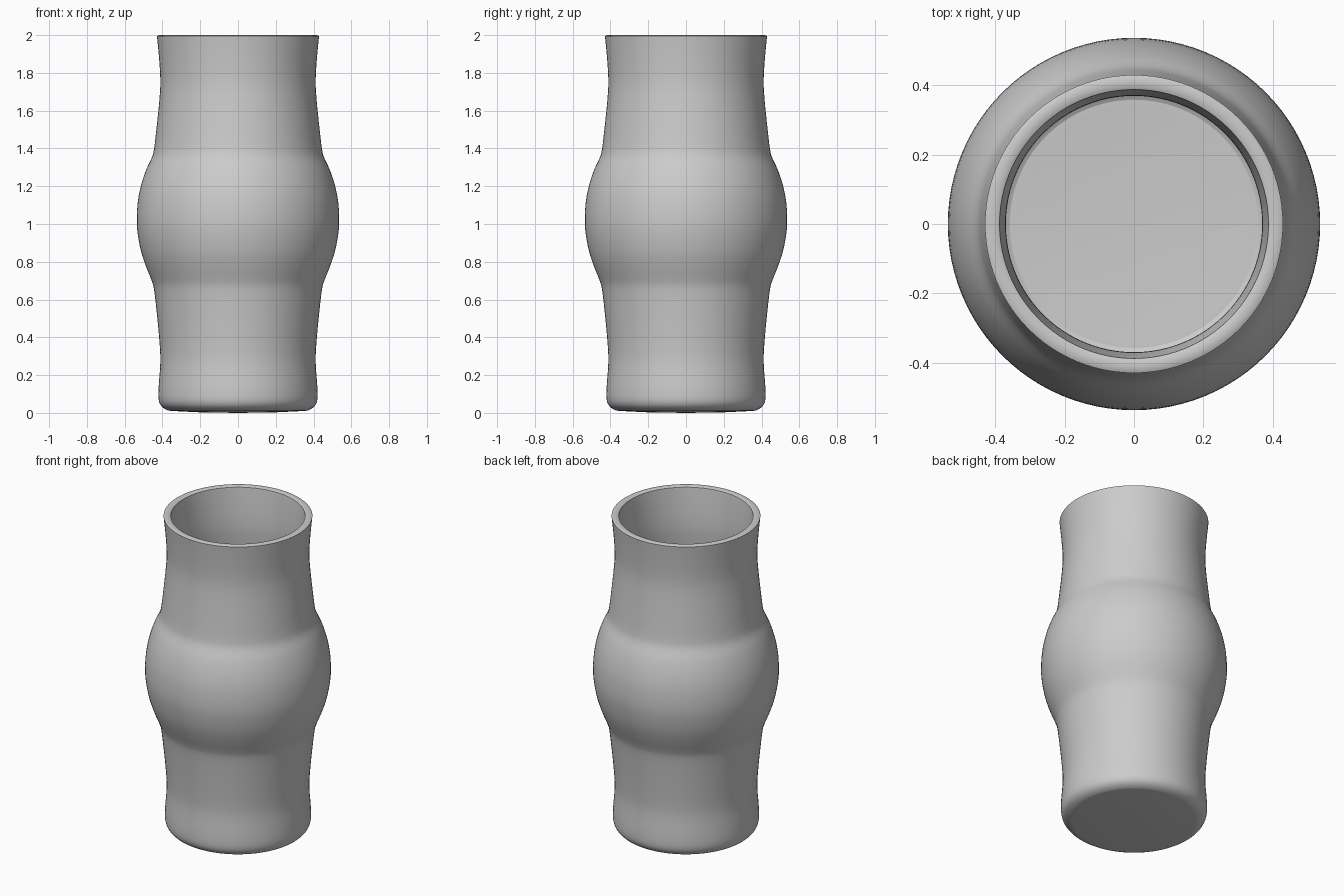
import bpy, bmesh, math
from mathutils import Vector

if "Cube" in bpy.data.objects:
    bpy.data.objects.remove(bpy.data.objects["Cube"])

# Outer half-profile (radius, height), from the base up to the rim
OUTER = [(0.20, 0.003), (0.34, 0.010), (0.375, 0.015), (0.405, 0.035), (0.42, 0.07),
         (0.42, 0.14), (0.411, 0.27), (0.416, 0.38), (0.429, 0.52), (0.444, 0.65),
         (0.457, 0.70), (0.485, 0.77), (0.512, 0.85), (0.53, 0.94), (0.536, 1.02),
         (0.53, 1.12), (0.512, 1.21), (0.485, 1.29), (0.457, 1.35), (0.444, 1.40),
         (0.429, 1.53), (0.416, 1.66), (0.411, 1.76), (0.418, 1.88), (0.429, 1.995)]
WALL = 0.042
SEGMENTS = 96


def smooth(points, steps=3):
    """Catmull-Rom interpolation of a profile."""
    p = [Vector(q) for q in points]
    p = [2 * p[0] - p[1]] + p + [2 * p[-1] - p[-2]]
    out = []
    for a, b, c, d in zip(p, p[1:], p[2:], p[3:]):
        for i in range(steps):
            t = i / steps
            out.append(0.5 * (2 * b + (c - a) * t + (2 * a - 5 * b + 4 * c - d) * t * t
                              + (3 * b - a - 3 * c + d) * t ** 3))
    return out + [p[-2]]


def inset(points, dist):
    """Shift a profile inwards along its normals."""
    out = []
    for i, q in enumerate(points):
        t = (points[min(i + 1, len(points) - 1)] - points[max(i - 1, 0)]).normalized()
        out.append(q + Vector((-t.y, t.x)) * dist)
    return out


outer = smooth(OUTER)
inner = inset(outer, WALL)
inner[-1].y = outer[-1].y
# Slightly crowned rim joins outer and inner walls
rim = [outer[-1].lerp(inner[-1], f) + Vector((0, h))
       for f, h in ((0.2, 0.004), (0.5, 0.005), (0.8, 0.004))]
profile = [Vector((0, 0))] + outer + rim + inner[::-1] + [Vector((0, WALL))]

# Vase body, turned round the z axis
bm = bmesh.new()
verts = [bm.verts.new((q.x, 0, q.y)) for q in profile]
edges = [bm.edges.new(pair) for pair in zip(verts, verts[1:])]
bmesh.ops.spin(bm, geom=verts + edges, axis=(0, 0, 1), cent=(0, 0, 0),
               angle=2 * math.pi, steps=SEGMENTS, use_duplicate=False)
bmesh.ops.remove_doubles(bm, verts=bm.verts, dist=1e-5)
bmesh.ops.recalc_face_normals(bm, faces=bm.faces)
mesh = bpy.data.meshes.new("vase")
bm.to_mesh(mesh)
bm.free()

vase = bpy.data.objects.new("vase", mesh)
bpy.context.collection.objects.link(vase)
mat = bpy.data.materials.new("light grey")
mat.diffuse_color = (0.6, 0.6, 0.6, 1)
mat.use_nodes = True
mat.node_tree.nodes["Principled BSDF"].inputs["Base Color"].default_value = mat.diffuse_color
mesh.materials.append(mat)

bpy.context.view_layer.objects.active = vase
vase.select_set(True)
bpy.ops.object.shade_smooth_by_angle(angle=math.radians(40))
